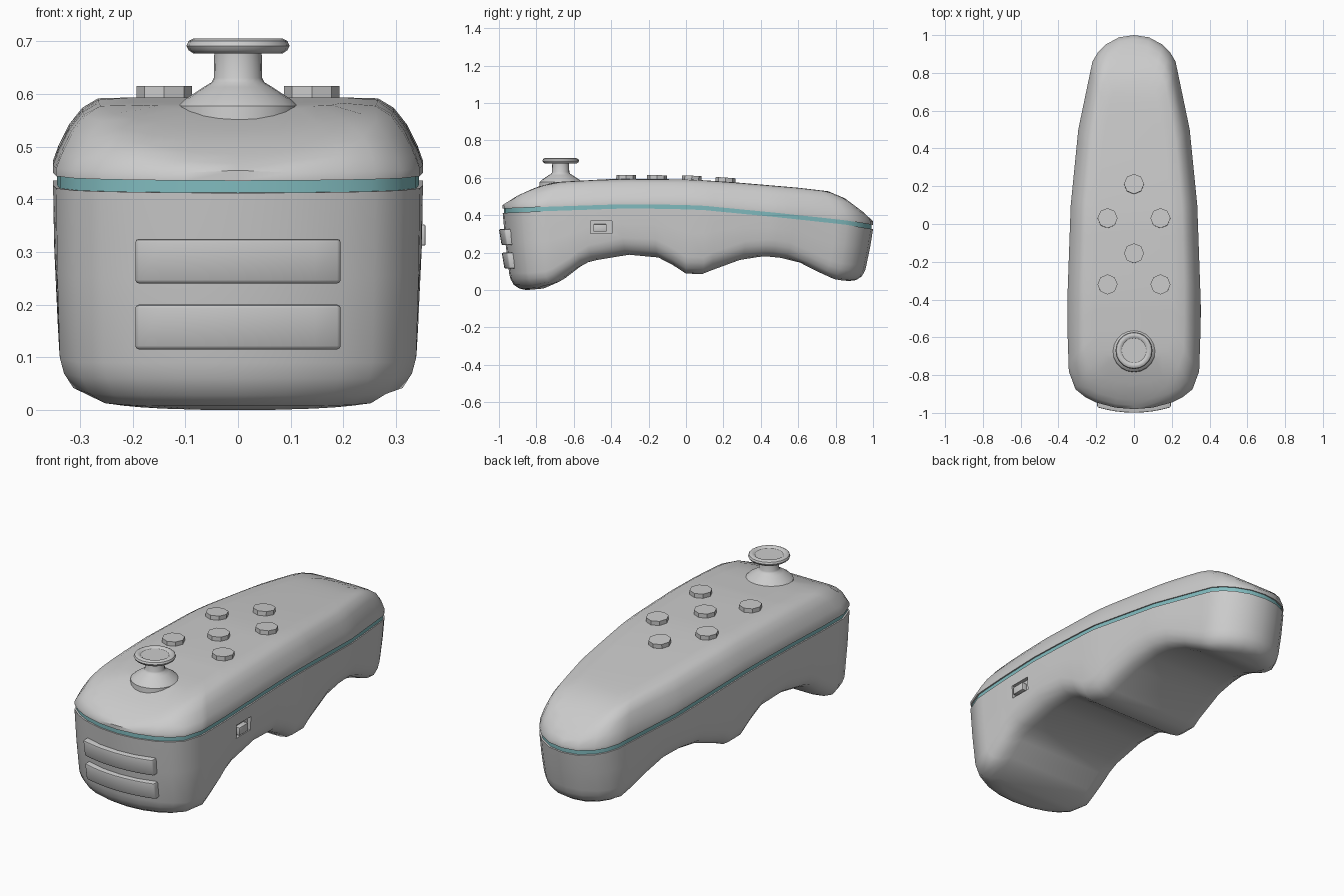
import bpy, bmesh, math
from mathutils import Matrix

if "Cube" in bpy.data.objects:
    bpy.data.objects.remove(bpy.data.objects["Cube"])

# Plan outline (half) and side profiles, read along y
OUTLINE = [(0, -.98), (.1, -.972), (.2, -.945), (.26, -.915), (.31, -.875), (.345, -.78), (.351, -.6),
           (.351, -.35), (.335, .1), (.295, .5), (.22, .86), (.19, .91), (.15, .95), (.08, .988), (0, 1)]
SEAM = [(-.98, .432), (-.8, .44), (-.3, .457), (.07, .45), (.5, .408), (.85, .37), (1, .345)]
TOP = [(-.98, .455), (-.9, .505), (-.8, .55), (-.7, .577), (-.4, .594), (0, .592),
       (.2, .581), (.6, .547), (.76, .528), (.85, .49), (.95, .415), (1, .367)]
BOTTOM = [(-.85, 0), (-.74, .01), (-.65, .06), (-.54, .145), (-.35, .19), (-.17, .185), (-.08, .14),
          (0, .088), (.1, .085), (.15, .115), (.33, .175), (.45, .18), (.58, .162), (.7, .1), (.8, .055), (.9, .045)]
SHOULDER = [(0, 1), (.55, 1), (.76, .985), (.84, .85), (.91, .6), (.97, .25), (1, 0)]


def lerp(table, v):
    if v <= table[0][0]:
        return table[0][1]
    for (a, fa), (b, fb) in zip(table, table[1:]):
        if v <= b:
            return fa + (fb - fa) * (v - a) / (b - a)
    return table[-1][1]


WIDTH = [(y, x) for x, y in OUTLINE]
YS = sorted({y for y, _ in WIDTH} | {y for y, _ in BOTTOM if -.77 < y < .86})
HALF = [(lerp(WIDTH, y), y) for y in YS]


def seam(y):
    return lerp(SEAM, y)


def shell_height(x, y):
    w = lerp(WIDTH, y)
    t = abs(x) / w if w > 1e-6 else 0
    low = seam(y) + .018
    return low + (lerp(TOP, y) - low) * lerp(SHOULDER, t)


def finish(bm, name, angle=40, bevel=0):
    bmesh.ops.recalc_face_normals(bm, faces=bm.faces)
    if bevel:
        bmesh.ops.bevel(bm, geom=[e for e in bm.edges if e.calc_face_angle(0) > .8],
                        offset=bevel, segments=2, profile=.5, affect='EDGES')
    me = bpy.data.meshes.new(name)
    bm.to_mesh(me)
    bm.free()
    ob = bpy.data.objects.new(name, me)
    bpy.context.collection.objects.link(ob)
    smooth(ob, angle)
    return ob


def smooth(ob, angle):
    bpy.ops.object.select_all(action='DESELECT')
    ob.select_set(True)
    bpy.context.view_layer.objects.active = ob
    bpy.ops.object.shade_smooth_by_angle(angle=math.radians(angle))


def loft(name, rings, angle=40):
    """Stack inset copies of the plan outline; close both ends with strips across x."""
    bm = bmesh.new()
    loops = []
    for ix, iy, zf in rings:
        pts = [(x * (1 - ix / .35), y * (1 - iy)) for x, y in HALF]
        pts += [(-x, y) for x, y in pts[-2:0:-1]]
        loops.append([bm.verts.new((x, y, zf(x, y))) for x, y in pts])
    n = len(loops[0])
    for a, b in zip(loops, loops[1:]):
        for i in range(n):
            j = (i + 1) % n
            bm.faces.new((a[i], a[j], b[j], b[i]))
    for lp in (loops[0], loops[-1]):
        for i in range(len(HALF) - 1):
            idx = dict.fromkeys([i, i + 1, (n - i - 1) % n, (n - i) % n])
            bm.faces.new([lp[k] for k in idx])
    return finish(bm, name, angle)


def box(name, lo, hi, bevel=0):
    bm = bmesh.new()
    bmesh.ops.create_cube(bm, size=1)
    for v in bm.verts:
        v.co = [(a + b) / 2 + c * (b - a) for a, b, c in zip(lo, hi, v.co)]
    return finish(bm, name, 30, bevel)


# Lower grip with finger scallops
def floor(dz):
    return lambda x, y: lerp(BOTTOM, y) + dz


grip = loft("lower_grip", [
    (0, 0, lambda x, y: seam(y) - .02),
    (.002, .015, lambda x, y: (seam(y) - .02 + lerp(BOTTOM, y) + .09) / 2),
    (.007, .035, floor(.09)), (.015, .042, floor(.06)), (.033, .06, floor(.028)),
    (.065, .09, floor(.008)), (.105, .13, floor(0))])

# Recess for the side switch
cutter = box("switch_cutter", (.33, -.51, .302), (.40, -.395, .37))
mod = grip.modifiers.new("switch_recess", 'BOOLEAN')
mod.object = cutter
mod.operation = 'DIFFERENCE'
bpy.context.view_layer.objects.active = grip
bpy.ops.object.modifier_apply(modifier=mod.name)
bpy.data.objects.remove(cutter)
smooth(grip, 40)
box("side_switch", (.32, -.495, .312), (.356, -.425, .352), .003)

# Coloured band between the halves
band = loft("seam_band", [(.007, .007, lambda x, y: seam(y) - .03), (.007, .007, lambda x, y: seam(y) + .012)])
teal = bpy.data.materials.new("teal")
teal.diffuse_color = (.22, .5, .52, 1)
teal.use_nodes = True
teal.node_tree.nodes["Principled BSDF"].inputs["Base Color"].default_value = teal.diffuse_color
band.data.materials.append(teal)

# Upper shell
loft("upper_shell", [(.012, .012, lambda x, y: seam(y) + .003), (0, 0, lambda x, y: seam(y) + .003)] +
     [(ix, iy, shell_height) for ix, iy in
      ((0, 0), (.01, .02), (.03, .05), (.055, .09), (.085, .14), (.15, .24))])

# Round face buttons, tilted to the shell
for k, (x, y) in enumerate([(0, .21), (.14, .03), (-.14, .03), (0, -.155), (.14, -.32), (-.14, -.32)]):
    slope = (lerp(TOP, y + .08) - lerp(TOP, y - .08)) / .16
    bm = bmesh.new()
    bmesh.ops.create_cone(bm, cap_ends=True, segments=8, radius1=.053, radius2=.053, depth=.06,
                          matrix=Matrix.Translation((x, y, lerp(TOP, y) - .009))
                          @ Matrix.Rotation(math.atan(slope), 4, 'X'))
    finish(bm, f"face_button_{k + 1}", 30)

# Thumbstick: domed base, stem and dished cap
PROFILE = [(0, .54), (.115, .55), (.113, .577), (.1, .59), (.065, .613), (.05, .622), (.046, .63), (.045, .677),
           (.085, .677), (.094, .683), (.098, .691), (.094, .7), (.085, .705), (.074, .704), (.066, .698), (0, .698)]
bm = bmesh.new()
vs = [bm.verts.new((r, 0, z)) for r, z in PROFILE]
es = [bm.edges.new(p) for p in zip(vs, vs[1:])]
bmesh.ops.spin(bm, geom=vs + es, axis=(0, 0, 1), cent=(0, 0, 0), angle=2 * math.pi, steps=20)
bmesh.ops.remove_doubles(bm, verts=bm.verts, dist=1e-4)
bmesh.ops.translate(bm, verts=bm.verts, vec=(0, -.67, 0))
finish(bm, "thumbstick", 35)

# Two curved triggers on the front
for name, z0, z1, y0 in (("upper_trigger", .24, .325, -1.0), ("lower_trigger", .115, .2, -.985)):
    bm = bmesh.new()
    cols = []
    for i in range(9):
        x = -.195 + .39 * i / 8
        y = y0 + .75 * x * x
        cols.append([bm.verts.new(c) for c in ((x, y + .014, z0), (x, y + .09, z0), (x, y + .09, z1), (x, y, z1))])
    for a, b in zip(cols, cols[1:]):
        for i in range(4):
            bm.faces.new((a[i], a[i - 1], b[i - 1], b[i]))
    bm.faces.new(cols[0])
    bm.faces.new(cols[-1])
    finish(bm, name, 40, .007)
